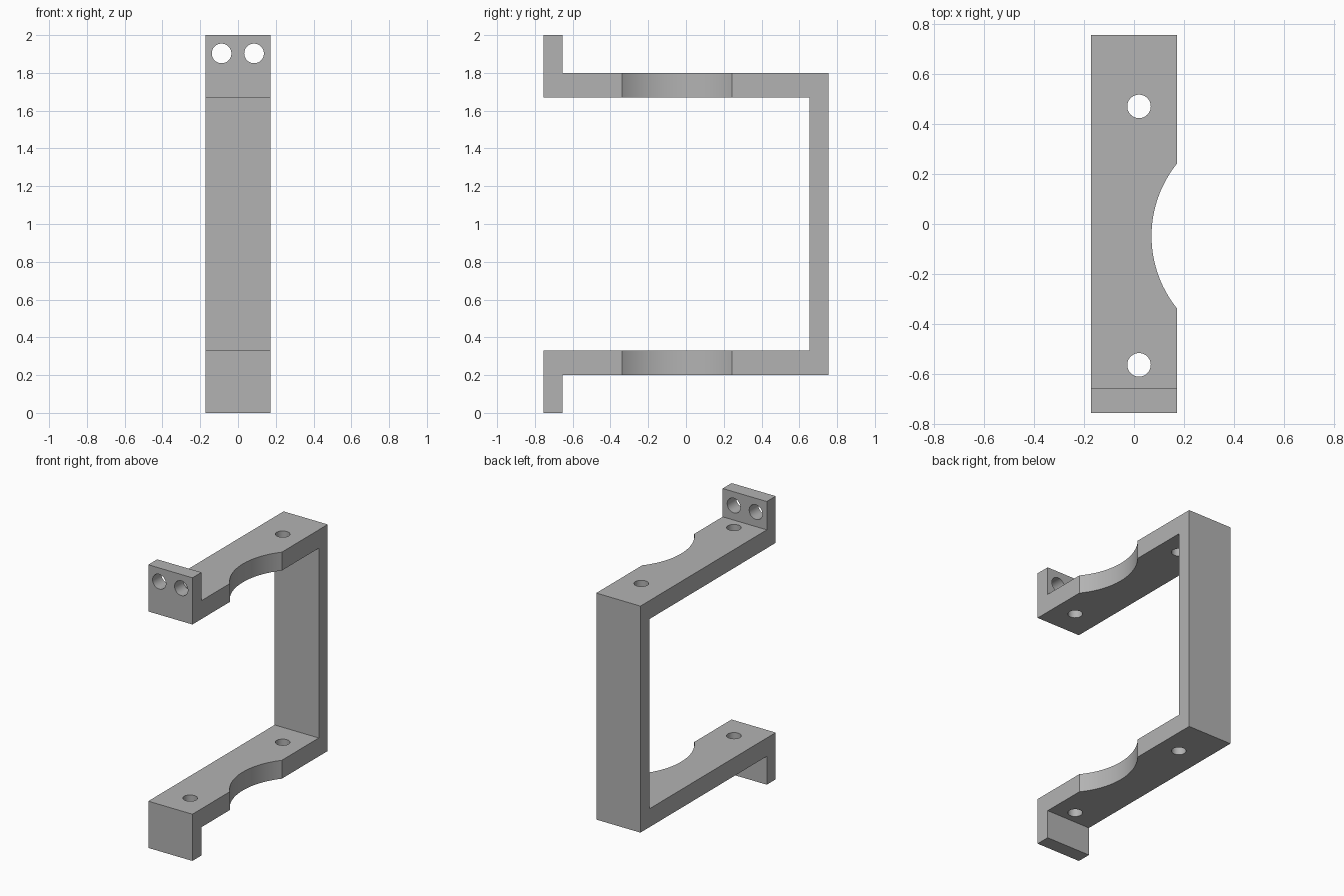
import bpy, bmesh
from math import radians
from mathutils import Vector

cube = bpy.data.objects.get("Cube")
if cube:
    bpy.data.objects.remove(cube, do_unlink=True)

grey = bpy.data.materials.new("plain grey")
grey.use_nodes = True
colour = (0.45, 0.45, 0.45, 1)
grey.diffuse_color = colour
grey.node_tree.nodes["Principled BSDF"].inputs["Base Color"].default_value = colour

HALF_W = 0.1725   # half width of the strap
FRONT, BACK = -0.755, 0.755
WALL = 0.10       # thickness of the back wall and tabs
LOW, HIGH, ARM = 0.2, 1.8, 0.13


def add_bracket():
    """Side profile of the strap, extruded across its width."""
    profile = [
        (FRONT, 0), (FRONT + WALL, 0), (FRONT + WALL, LOW), (BACK, LOW),
        (BACK, HIGH), (FRONT + WALL, HIGH), (FRONT + WALL, 2), (FRONT, 2),
        (FRONT, HIGH - ARM), (BACK - WALL, HIGH - ARM),
        (BACK - WALL, LOW + ARM), (FRONT, LOW + ARM),
    ]
    bm = bmesh.new()
    face = bm.faces.new([bm.verts.new((-HALF_W, y, z)) for y, z in profile])
    ext = bmesh.ops.extrude_face_region(bm, geom=[face])
    verts = [v for v in ext["geom"] if isinstance(v, bmesh.types.BMVert)]
    bmesh.ops.translate(bm, verts=verts, vec=Vector((2 * HALF_W, 0, 0)))
    bmesh.ops.recalc_face_normals(bm, faces=bm.faces)
    mesh = bpy.data.meshes.new("bracket")
    bm.to_mesh(mesh)
    bm.free()
    mesh.materials.append(grey)
    obj = bpy.data.objects.new("bracket", mesh)
    bpy.context.collection.objects.link(obj)
    return obj


def cut(target, name, radius, depth, location, rotation=(0, 0, 0), sides=48):
    """Cut a round hole through the target."""
    bpy.ops.mesh.primitive_cylinder_add(vertices=sides, radius=radius, depth=depth,
                                        location=location, rotation=rotation)
    cutter = bpy.context.object
    cutter.name = name
    cutter.hide_render = True
    cutter.data.materials.append(grey)
    bpy.ops.object.select_all(action="DESELECT")
    target.select_set(True)
    bpy.context.view_layer.objects.active = target
    mod = target.modifiers.new(name, "BOOLEAN")
    mod.operation = "DIFFERENCE"
    mod.solver = "EXACT"
    mod.object = cutter
    bpy.ops.object.modifier_apply(modifier=mod.name)
    bpy.data.objects.remove(cutter, do_unlink=True)


bracket = add_bracket()

# Shallow round relief in the left edge of both arms
cut(bracket, "edge_relief", 0.463, 1.9, (0.533, -0.048, 1), sides=128)

# Vertical screw holes through both arms
for y in (0.47, -0.563):
    cut(bracket, "arm_hole", 0.047, 1.9, (0.02, y, 1))

# Pair of holes through the upper tab
for x in (-0.087, 0.085):
    cut(bracket, "tab_hole", 0.052, 0.3, (x, FRONT + WALL / 2, 1.903), (radians(90), 0, 0))

bpy.ops.object.select_all(action="DESELECT")
bracket.select_set(True)
bpy.context.view_layer.objects.active = bracket
bpy.ops.object.shade_smooth_by_angle(angle=radians(30))
